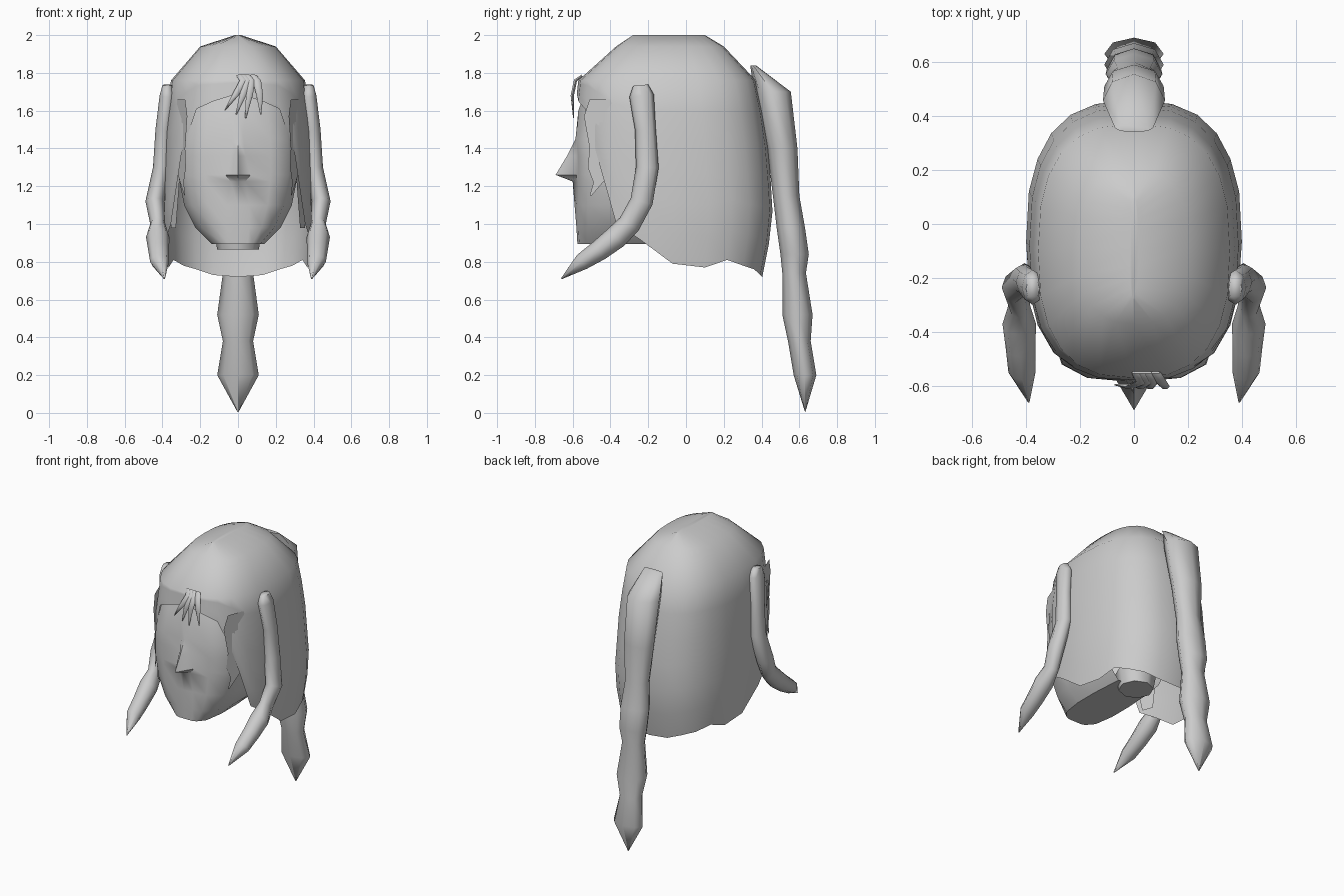
import bpy, bmesh, math
from mathutils import Vector

if "Cube" in bpy.data.objects:
    bpy.data.objects.remove(bpy.data.objects["Cube"])


def make(name, rows, closed=False, caps=False, mirror=False, angle=50):
    """Skin a list of equal-length point rows into a mesh object."""
    bm = bmesh.new()
    vs = [[bm.verts.new(p) for p in r] for r in rows]
    n = len(rows[0])
    for a, b in zip(vs, vs[1:]):
        for i in range(n if closed else n - 1):
            j = (i + 1) % n
            bm.faces.new((a[i], a[j], b[j], b[i]))
    if caps:
        bm.faces.new(vs[0])
        bm.faces.new(vs[-1])
    bmesh.ops.remove_doubles(bm, verts=bm.verts, dist=0.0005)
    bmesh.ops.recalc_face_normals(bm, faces=bm.faces)
    me = bpy.data.meshes.new(name)
    bm.to_mesh(me)
    bm.free()
    ob = bpy.data.objects.new(name, me)
    bpy.context.collection.objects.link(ob)
    if mirror:
        ob.modifiers.new("Mirror", 'MIRROR').use_mirror_merge = False
    bpy.ops.object.select_all(action='DESELECT')
    bpy.context.view_layer.objects.active = ob
    ob.select_set(True)
    bpy.ops.object.shade_smooth_by_angle(angle=math.radians(angle))
    return ob


def braid(name, rings, sides=8, mirror=False):
    """Tapered tube; each ring is x, y, z, half width, half depth."""
    rows = []
    for k, (x, y, z, rx, rp) in enumerate(rings):
        p, q = rings[max(k - 1, 0)], rings[min(k + 1, len(rings) - 1)]
        t = Vector((0, q[1] - p[1], q[2] - p[2])).normalized()
        side = Vector((0, -t.z, t.y))
        rows.append([Vector((x, y, z)) + Vector((rx * math.cos(a), 0, 0))
                     + side * (rp * math.sin(a))
                     for a in (2 * math.pi * i / sides for i in range(sides))])
    return make(name, rows, closed=True, caps=True, mirror=mirror, angle=70)


# Hair cap: z, half width, front y, back y
LEVELS = [(2.0, 0.015, -0.28, 0.10), (1.94, 0.20, -0.37, 0.20),
          (1.76, 0.355, -0.57, 0.37), (1.5, 0.385, -0.60, 0.425),
          (1.1, 0.40, -0.59, 0.46), (0.95, 0.395, -0.58, 0.45), (0.7, 0.37, -0.55, 0.40)]


def level(z):
    for a, b in zip(LEVELS, LEVELS[1:]):
        if z >= b[0]:
            t = (a[0] - z) / (a[0] - b[0])
            return [u + (v - u) * t for u, v in zip(a, b)]
    return LEVELS[-1]


# Height of the hair edge every 15 degrees from the front to the back
EDGE = [1.69, 1.65, 1.61, 1.38, 1.0, 0.92, 0.79, 0.77, 0.81, 0.78, 0.76, 0.73, 0.72]
cap_rows = []
for k in range(9):
    row = []
    for i in range(24):
        a = math.radians(15 * i)
        edge = EDGE[min(i, 24 - i)]
        z = (2.0, 1.94, 1.76)[k] if k < 3 else 1.76 + (edge - 1.76) * (k - 2) / 6
        _, hw, yf, yb = level(z)
        s, c = math.sin(a), math.cos(a)
        row.append((math.copysign(hw * abs(s) ** 0.77, s),
                    (yf + yb) / 2 - math.copysign((yb - yf) / 2 * abs(c) ** 0.77, c), z))
    cap_rows.append(row)
cap = make("hair_cap", cap_rows, closed=True)
bm = bmesh.new()
bm.from_mesh(cap.data)
top = [e for e in bm.edges if e.is_boundary and all(v.co.z > 1.99 for v in e.verts)]
bmesh.ops.contextual_create(bm, geom=top)
bm.to_mesh(cap.data)
bm.free()

# Face: z, half width, centre-line y, nose half width
FACE = [(1.74, 0.27, -0.52, 0.05), (1.6, 0.29, -0.57, 0.04), (1.45, 0.31, -0.585, 0.03),
        (1.36, 0.315, -0.63, 0.04), (1.26, 0.315, -0.69, 0.065), (1.225, 0.31, -0.60, 0.04),
        (1.1, 0.285, -0.59, 0.06), (0.98, 0.225, -0.58, 0.06), (0.895, 0.14, -0.575, 0.05)]
face_rows = []
for z, hw, y0, nw in FACE:
    flat = max(y0, -0.58)
    brow = 0.03 if z > 1.5 else 0
    half = [(nw, flat), (hw * 0.55, flat + 0.01 + brow), (hw * 0.85, flat + 0.06 + brow),
            (hw, -0.38), (hw, -0.22), (hw * 0.9, 0.0)]
    face_rows.append([(-x, y, z) for x, y in reversed(half)] + [(0, y0, z)]
                     + [(x, y, z) for x, y in half])
face = make("face", face_rows, angle=60)
bm = bmesh.new()
bm.from_mesh(face.data)
bm.faces.new(sorted([v for v in bm.verts if v.co.z < 0.905],
                    key=lambda v: math.atan2(v.co.x, -(v.co.y + 0.3))))
bmesh.ops.recalc_face_normals(bm, faces=bm.faces)
bm.to_mesh(face.data)
bm.free()

# Neck stub behind the jaw
make("neck", [[(r * math.cos(a), 0.02 + r * math.sin(a), z)
               for a in (math.pi * i / 4 for i in range(8))]
              for z, r in ((0.98, 0.13), (0.865, 0.11))], closed=True, caps=True)

# Two side braids swinging forward
braid("side_braid", [(0.375, -0.24, 1.735, 0.025, 0.04), (0.375, -0.235, 1.68, 0.04, 0.065),
                     (0.395, -0.215, 1.5, 0.042, 0.055), (0.405, -0.205, 1.3, 0.045, 0.06),
                     (0.44, -0.235, 1.12, 0.05, 0.06), (0.425, -0.30, 1.0, 0.04, 0.06),
                     (0.425, -0.37, 0.93, 0.062, 0.062), (0.42, -0.46, 0.86, 0.055, 0.055),
                     (0.415, -0.55, 0.80, 0.05, 0.045), (0.39, -0.66, 0.71, 0.003, 0.003)],
      mirror=True)

# Long back braid: z, inner y, outer y, half width
BACK = [(1.84, 0.34, 0.37, 0.07), (1.70, 0.36, 0.555, 0.115), (1.4, 0.43, 0.59, 0.11),
        (1.15, 0.46, 0.60, 0.085), (0.98, 0.48, 0.63, 0.105), (0.84, 0.50, 0.65, 0.10),
        (0.74, 0.51, 0.635, 0.08), (0.52, 0.51, 0.67, 0.11), (0.38, 0.54, 0.66, 0.08),
        (0.2, 0.57, 0.69, 0.11), (0.005, 0.63, 0.632, 0.003)]
make("back_braid", [[(w * math.cos(a), (i + o) / 2 + (o - i) / 2 * math.sin(a), z)
                     for a in (math.pi * k / 4 for k in range(8))]
                    for z, i, o, w in BACK], closed=True, caps=True, angle=70)


# Loose locks framing the face: z, front y, back y
def lock(name, rows, offset):
    make(name, [[(offset + 0.38 * (y + 0.53), y, z)
                 for y in (f, (f + b) / 2, b)] for z, f, b in rows], mirror=True)


lock("front_lock", [(1.66, -0.51, -0.40), (1.57, -0.54, -0.37), (1.4, -0.51, -0.36),
                    (1.3, -0.52, -0.38), (1.22, -0.49, -0.44), (1.15, -0.51, -0.50)], 0.272)
lock("rear_lock", [(1.62, -0.39, -0.25), (1.4, -0.34, -0.22), (1.3, -0.37, -0.22),
                   (1.18, -0.35, -0.22), (0.98, -0.31, -0.24)], 0.245)

# Wispy fringe on the forehead: root x, tip x, tip z
for n, (x0, x1, z1) in enumerate([(0.01, -0.07, 1.60), (0.03, -0.01, 1.58),
                                  (0.05, 0.04, 1.56), (0.08, 0.12, 1.58)]):
    braid(f"fringe_strand_{n + 1}",
          [(x0, -0.55, 1.785, 0.02, 0.008), (x0 + 0.02, -0.585, 1.76, 0.022, 0.01),
           ((x0 + x1) / 2 + 0.015, -0.602, 1.68, 0.018, 0.01),
           (x1, -0.595, z1, 0.003, 0.003)], sides=6)
